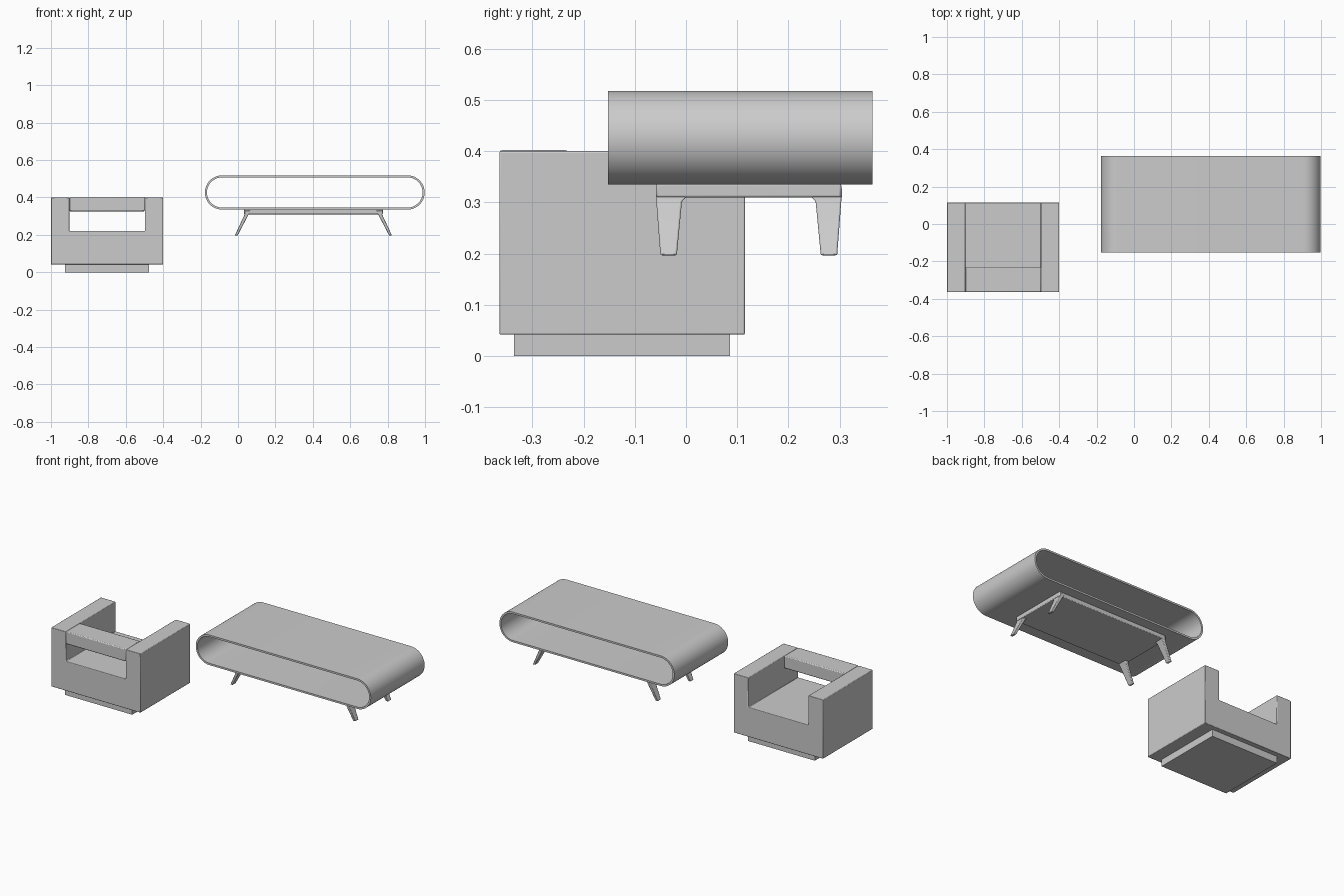
import bpy, bmesh, math
from mathutils import Vector

if "Cube" in bpy.data.objects:
    bpy.data.objects.remove(bpy.data.objects["Cube"])


def finish(name, bm, origin=(0, 0, 0), bevel=0.0, segments=2, mirror=False):
    bmesh.ops.recalc_face_normals(bm, faces=bm.faces)
    me = bpy.data.meshes.new(name)
    bm.to_mesh(me)
    bm.free()
    ob = bpy.data.objects.new(name, me)
    bpy.context.collection.objects.link(ob)
    ob.location = origin
    if bevel:
        m = ob.modifiers.new("soft_edges", 'BEVEL')
        m.width, m.segments, m.limit_method = bevel, segments, 'ANGLE'
    if mirror:
        m = ob.modifiers.new("mirror", 'MIRROR')
        m.use_axis = (True, True, False)
    bpy.ops.object.select_all(action='DESELECT')
    ob.select_set(True)
    bpy.context.view_layer.objects.active = ob
    bpy.ops.object.shade_smooth_by_angle(angle=math.radians(30))
    return ob


def box(name, lo, hi, bevel=0.0):
    lo, hi = Vector(lo), Vector(hi)
    bm = bmesh.new()
    bmesh.ops.create_cube(bm, size=1)
    for v in bm.verts:
        v.co = Vector(v.co[i] * (hi[i] - lo[i]) for i in range(3))
    return finish(name, bm, (lo + hi) / 2, bevel)


def extrude_y(name, profile, y0, y1, bevel=0.0):
    bm = bmesh.new()
    face = bm.faces.new([bm.verts.new((x, y0, z)) for x, z in profile])
    ext = bmesh.ops.extrude_face_region(bm, geom=[face])
    for g in ext["geom"]:
        if isinstance(g, bmesh.types.BMVert):
            g.co.y = y1
    return finish(name, bm, bevel=bevel)


# Armchair: U-shaped body, recessed plinth and backrest bar
extrude_y("armchair_body",
          [(-1, 0.042), (-0.4, 0.042), (-0.4, 0.4), (-0.498, 0.4),
           (-0.498, 0.22), (-0.902, 0.22), (-0.902, 0.4), (-1, 0.4)],
          -0.364, 0.115, 0.003)
box("armchair_plinth", (-0.925, -0.336, 0), (-0.475, 0.086, 0.045))
box("armchair_back_bar", (-0.902, -0.364, 0.326), (-0.498, -0.23, 0.402), 0.005)


# Table shell: hollow stadium-shaped tube, open front and back
def stadium(r, half_len, steps=24):
    pts = []
    for side in (1, -1):
        for i in range(steps + 1):
            a = -math.pi / 2 + math.pi * i / steps
            pts.append((side * (half_len + r * math.cos(a)), side * r * math.sin(a)))
    return pts


R, THICK, HALF_D = 0.0915, 0.011, 0.258
HALF_L = 0.5875 - R
bm = bmesh.new()
rings = [[bm.verts.new((x, y, z)) for x, z in stadium(r, HALF_L)]
         for r, y in ((R, -HALF_D), (R, HALF_D), (R - THICK, HALF_D), (R - THICK, -HALF_D))]
for a, b in zip(rings, rings[1:] + rings[:1]):
    for i in range(len(a)):
        j = (i + 1) % len(a)
        bm.faces.new((a[i], a[j], b[j], b[i]))
finish("table_shell", bm, (0.4105, 0.106, 0.4265))

# Table base plate under the shell
CX, CY = 0.403, 0.1225
box("table_base_plate", (0.032, -0.058, 0.31), (0.774, 0.303, 0.337), 0.004)

# Splayed tapered legs, mirrored to all four corners: z, x out, x in, y out, y in
levels = [(0.330, 0.035, 0.068, -0.059, 0.000),
          (0.310, 0.035, 0.058, -0.059, 0.000),
          (0.302, 0.032, 0.053, -0.058, -0.008),
          (0.197, -0.017, -0.002, -0.050, -0.018)]
bm = bmesh.new()
rows = []
for z, xo, xi, yo, yi in levels:
    rows.append([bm.verts.new((x - CX, y - CY, z))
                 for x, y in ((xo, yo), (xi, yo), (xi, yi), (xo, yi))])
bm.faces.new(rows[0])
bm.faces.new(rows[-1])
for a, b in zip(rows, rows[1:]):
    for i in range(4):
        j = (i + 1) % 4
        bm.faces.new((a[i], a[j], b[j], b[i]))
finish("table_legs", bm, (CX, CY, 0), bevel=0.003, mirror=True)
